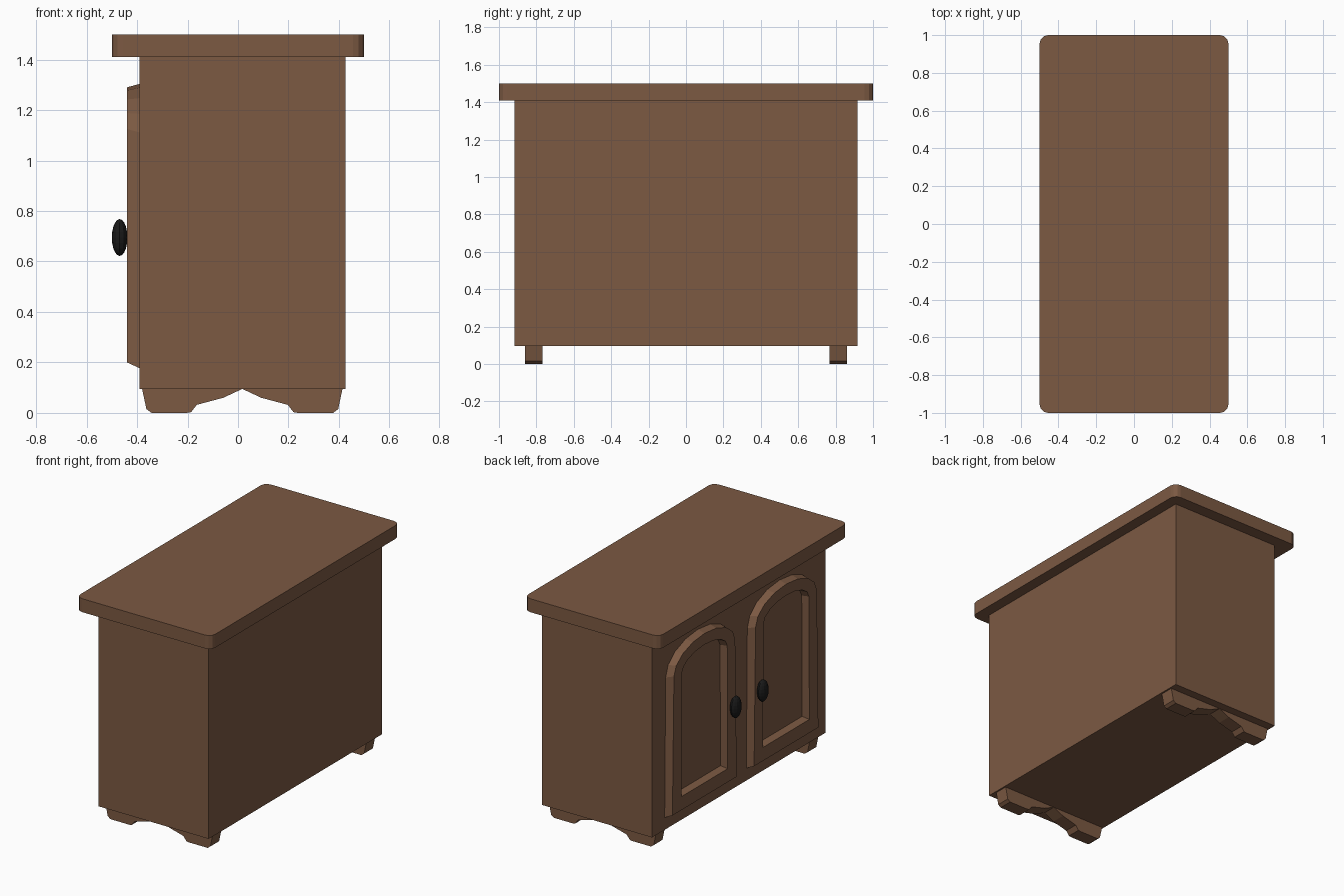
import bpy, bmesh
from math import sin, cos, pi

if "Cube" in bpy.data.objects:
    bpy.data.objects.remove(bpy.data.objects["Cube"])


def material(name, color):
    m = bpy.data.materials.new(name)
    m.diffuse_color = color
    m.use_nodes = True
    m.node_tree.nodes["Principled BSDF"].inputs["Base Color"].default_value = m.diffuse_color
    return m


wood = material("brown_wood", (0.20, 0.10, 0.055, 1))
black = material("black_metal", (0.01, 0.01, 0.01, 1))


def finish(name, bm, mat):
    bmesh.ops.recalc_face_normals(bm, faces=bm.faces)
    me = bpy.data.meshes.new(name)
    bm.to_mesh(me)
    bm.free()
    me.materials.append(mat)
    ob = bpy.data.objects.new(name, me)
    bpy.context.collection.objects.link(ob)
    return ob


def box(name, x0, x1, y0, y1, z0, z1, corner=0):
    bm = bmesh.new()
    bmesh.ops.create_cube(bm, size=1)
    for v in bm.verts:
        v.co.x = x1 if v.co.x > 0 else x0
        v.co.y = y1 if v.co.y > 0 else y0
        v.co.z = z1 if v.co.z > 0 else z0
    if corner:
        upright = [e for e in bm.edges
                   if abs(e.verts[0].co.z - e.verts[1].co.z) > 0.01]
        bmesh.ops.bevel(bm, geom=upright, offset=corner, segments=3,
                        profile=0.5, affect='EDGES')
    return finish(name, bm, wood)


def foot(name, y0, y1):
    # scalloped bracket profile in x, z, mirrored about the cabinet body centre
    half = [(0.0, 0.095), (0.075, 0.06), (0.18, 0.032), (0.203, 0.003),
            (0.22, 0.0), (0.36, 0.0), (0.38, 0.015), (0.398, 0.1)]
    pts = half + [(-x, z) for x, z in reversed(half[1:])]
    bm = bmesh.new()
    face = bm.faces.new([bm.verts.new((0.017 + x, y0, z)) for x, z in pts])
    ext = bmesh.ops.extrude_face_region(bm, geom=[face])["geom"]
    moved = [g for g in ext if isinstance(g, bmesh.types.BMVert)]
    bmesh.ops.translate(bm, verts=moved, vec=(0, y1 - y0, 0))
    finish(name, bm, wood)


def arch(x, cy, half_bottom, half_spring, z_bottom, z_spring, z_top, n=8):
    pts = [(x, cy - half_bottom, z_bottom), (x, cy + half_bottom, z_bottom)]
    for i in range(n + 1):
        a = pi * i / n
        pts.append((x, cy + half_spring * cos(a),
                    z_spring + (z_top - z_spring) * sin(a)))
    return pts


def door(name, cy):
    # frame section: outer back, outer front, inner front, inner back
    rings = [arch(-0.385, cy, 0.352, 0.342, 0.175, 1.11, 1.305),
             arch(-0.44, cy, 0.34, 0.324, 0.20, 1.125, 1.29),
             arch(-0.44, cy, 0.245, 0.24, 0.29, 1.115, 1.215),
             arch(-0.385, cy, 0.24, 0.235, 0.30, 1.11, 1.205)]
    bm = bmesh.new()
    loops = [[bm.verts.new(p) for p in r] for r in rings]
    n = len(loops[0])
    for k in range(4):
        a, b = loops[k], loops[(k + 1) % 4]
        for i in range(n):
            j = (i + 1) % n
            bm.faces.new((a[i], a[j], b[j], b[i]))
    finish(name, bm, wood)


def knob(name, y):
    bm = bmesh.new()
    bmesh.ops.create_uvsphere(bm, u_segments=12, v_segments=10, radius=1)
    bmesh.ops.scale(bm, verts=bm.verts, vec=(0.031, 0.045, 0.073))
    bmesh.ops.translate(bm, verts=bm.verts, vec=(-0.469, y, 0.695))
    finish(name, bm, black)


# cabinet body and rounded top
box("cabinet_body", -0.39, 0.425, -0.917, 0.917, 0.095, 1.41)
box("table_top", -0.5, 0.5, -1, 1, 1.41, 1.5, corner=0.045)

# mirrored feet, doors and knobs
for side, s in (("left", 1), ("right", -1)):
    foot(side + "_foot", s * 0.767, s * 0.86)
    door(side + "_door_frame", s * 0.432)
    knob(side + "_knob", s * 0.143)
